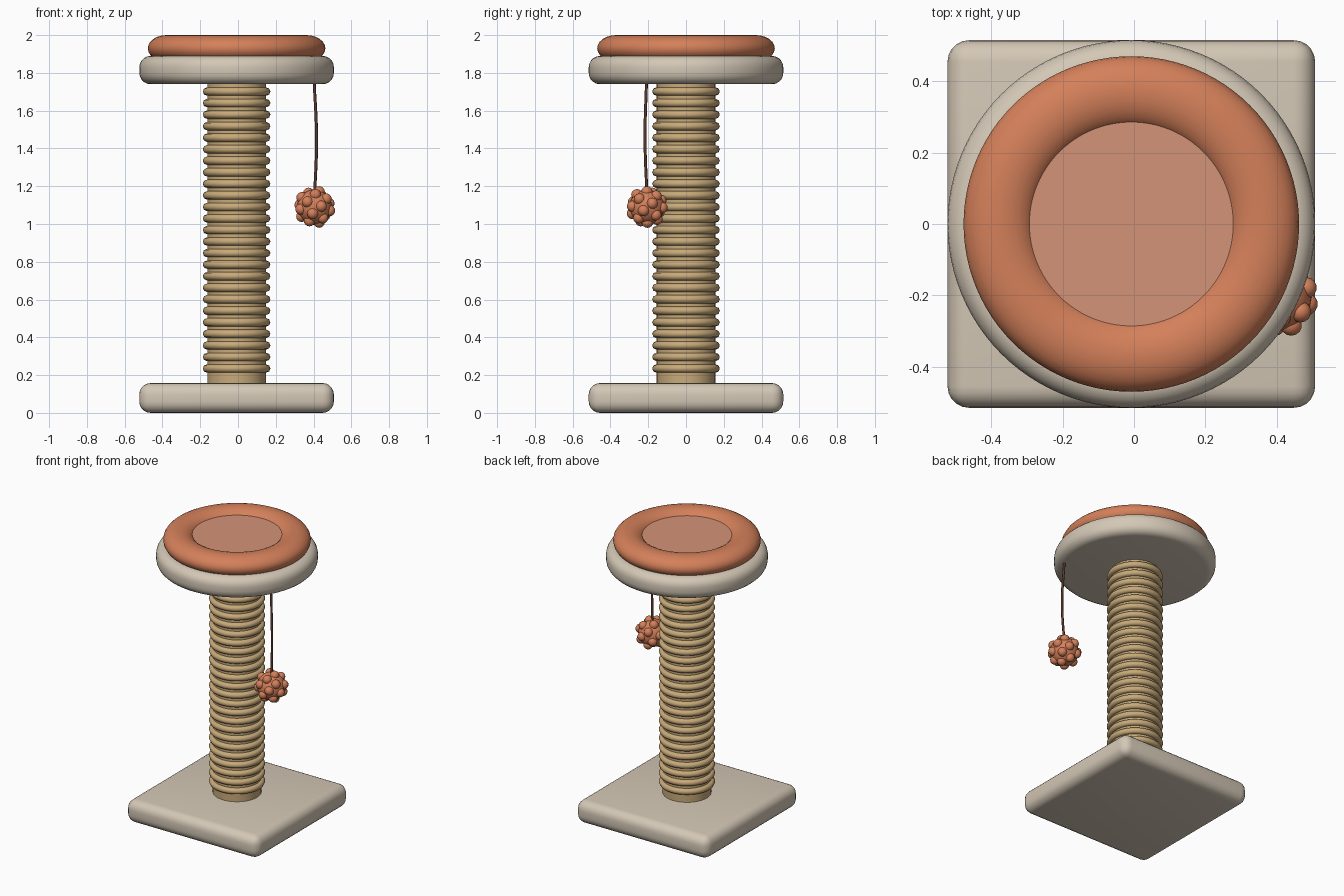
import bpy
import math
from mathutils import Vector

cube = bpy.data.objects.get("Cube")
if cube:
    bpy.data.objects.remove(cube, do_unlink=True)

CX = -0.0075  # the post axis sits slightly off centre because of the toy


def srgb(*rgb):
    lin = [((c / 255 + 0.055) / 1.055) ** 2.4 for c in rgb]
    return (*lin, 1.0)


def material(name, colour):
    mat = bpy.data.materials.new(name)
    mat.use_nodes = True
    mat.diffuse_color = colour
    bsdf = mat.node_tree.nodes["Principled BSDF"]
    bsdf.inputs["Base Color"].default_value = colour
    bsdf.inputs["Roughness"].default_value = 0.8
    return mat


CREAM = material("cream plush", srgb(212, 200, 182))
ORANGE = material("terracotta plush", srgb(212, 128, 90))
PAD = material("pale terracotta", srgb(212, 147, 120))
SISAL = material("sisal", srgb(200, 170, 122))
CORD = material("dark brown cord", srgb(88, 56, 44))


def finish(name, mat, bevel=0, angle=40):
    """Name, colour, round and smooth the active object."""
    obj = bpy.context.object
    obj.name = name
    obj.data.materials.append(mat)
    bpy.ops.object.transform_apply(location=False, rotation=True, scale=True)
    if bevel:
        mod = obj.modifiers.new("Rounded edges", "BEVEL")
        mod.width = bevel
        mod.segments = 5
        mod.limit_method = "ANGLE"
        mod.angle_limit = math.radians(40)
        bpy.ops.object.modifier_apply(modifier=mod.name)
    bpy.ops.object.shade_smooth_by_angle(angle=math.radians(angle))
    return obj


def cylinder(name, mat, radius, bottom, top, bevel=0, sides=64):
    bpy.ops.mesh.primitive_cylinder_add(
        vertices=sides, radius=radius, depth=top - bottom,
        location=(CX, 0, (bottom + top) / 2))
    return finish(name, mat, bevel)


# Square base
bpy.ops.mesh.primitive_cube_add(size=1, location=(CX, 0, 0.079))
bpy.context.object.scale = (1.03, 1.03, 0.158)
finish("base", CREAM, bevel=0.06)

# Post wrapped in rope rings
cylinder("post", SISAL, 0.155, 0.15, 1.75, sides=48)
for i in range(25):
    bpy.ops.mesh.primitive_torus_add(
        major_segments=48, minor_segments=8,
        major_radius=0.157, minor_radius=0.022,
        location=(CX, 0, 0.235 + i * 0.0611))
    finish(f"rope_ring_{i + 1}", SISAL, angle=60)

# Round perch with a cushion rim and a pad
cylinder("perch", CREAM, 0.515, 1.74, 1.89, bevel=0.06, sides=96)
bpy.ops.mesh.primitive_torus_add(
    major_segments=96, minor_segments=24,
    major_radius=0.37, minor_radius=0.1, location=(CX, 0, 1.93))
bpy.context.object.scale.z = 0.7
finish("cushion_rim", ORANGE)
cylinder("cushion_pad", PAD, 0.3, 1.88, 1.967)

# Hanging cord, slightly bowed
curve = bpy.data.curves.new("cord", "CURVE")
curve.dimensions = "3D"
curve.bevel_depth = 0.008
curve.bevel_resolution = 2
curve.use_fill_caps = True
spline = curve.splines.new("BEZIER")
points = [(0.403, -0.209, 1.76), (0.416, -0.217, 1.45), (0.404, -0.205, 1.12)]
spline.bezier_points.add(len(points) - 1)
for bp, co in zip(spline.bezier_points, points):
    bp.co = co
    bp.handle_left_type = bp.handle_right_type = "AUTO"
curve.materials.append(CORD)
cord = bpy.data.objects.new("cord", curve)
bpy.context.collection.objects.link(cord)

# Pompom: a core with evenly spread tufts
centre = Vector((0.405, -0.207, 1.09))
bpy.ops.mesh.primitive_uv_sphere_add(
    segments=24, ring_count=16, radius=0.092, location=centre)
finish("pompom", ORANGE)
TUFTS = 22
for i in range(TUFTS):
    h = 1 - 2 * (i + 0.5) / TUFTS
    turn = i * math.pi * (3 - math.sqrt(5))
    r = math.sqrt(1 - h * h)
    direction = Vector((r * math.cos(turn), r * math.sin(turn), h))
    bpy.ops.mesh.primitive_uv_sphere_add(
        segments=14, ring_count=8, radius=0.03,
        location=centre + direction * 0.084)
    finish(f"pompom_tuft_{i + 1}", ORANGE)
